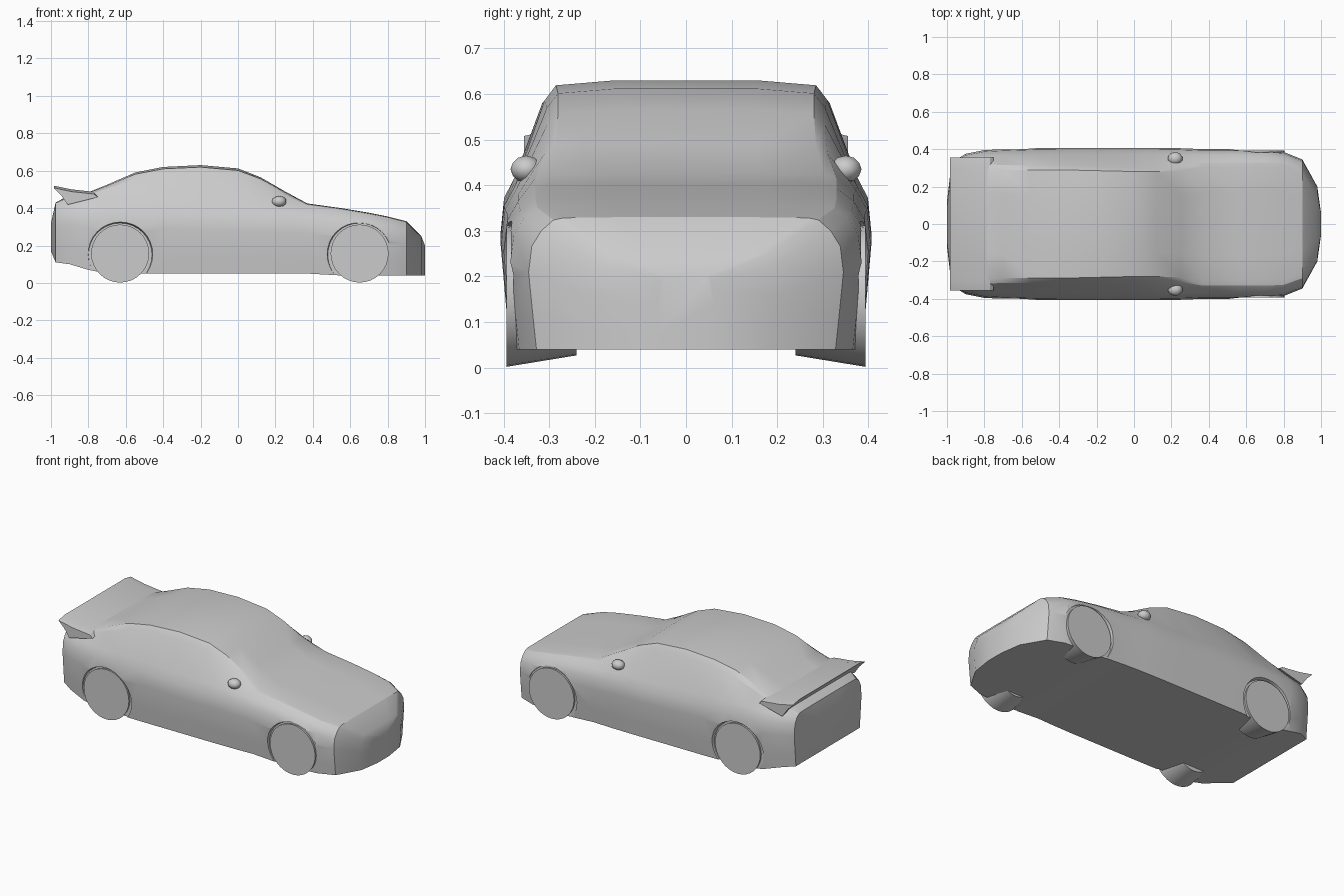
import bpy
import bmesh
import math
from mathutils import Matrix, Vector

default_cube = bpy.data.objects.get("Cube")
if default_cube:
    bpy.data.objects.remove(default_cube, do_unlink=True)

# One paint for the whole car
paint = bpy.data.materials.new("plain grey")
paint.use_nodes = True
grey = (0.6, 0.6, 0.6, 1)
paint.diffuse_color = grey
paint.node_tree.nodes["Principled BSDF"].inputs["Base Color"].default_value = grey


def make_object(name, bm, smooth_angle=None):
    """Turn a bmesh into a painted object, smooth below the given angle."""
    bmesh.ops.recalc_face_normals(bm, faces=bm.faces)
    mesh = bpy.data.meshes.new(name)
    bm.to_mesh(mesh)
    bm.free()
    mesh.materials.append(paint)
    part = bpy.data.objects.new(name, mesh)
    bpy.context.collection.objects.link(part)
    if smooth_angle:
        smooth(part, smooth_angle)
    return part


def smooth(part, angle):
    bpy.ops.object.select_all(action="DESELECT")
    part.select_set(True)
    bpy.context.view_layer.objects.active = part
    bpy.ops.object.shade_smooth_by_angle(angle=math.radians(angle))


def loft(bm, rings):
    """Skin closed rings of equal length and cap both ends."""
    loops = [[bm.verts.new(p) for p in ring] for ring in rings]
    count = len(loops[0])
    for a, b in zip(loops, loops[1:]):
        for i in range(count):
            j = (i + 1) % count
            bm.faces.new((a[i], a[j], b[j], b[i]))
    bm.faces.new(loops[0])
    bm.faces.new(reversed(loops[-1]))


def body_section(x, bottom, belt, top, width, roof):
    """Cross-section: flat floor, bulging flank, shoulder, leaning cabin side, roof."""
    flank, cabin = belt - bottom, top - belt
    half = [
        (width * 0.95, bottom),
        (width * 0.97, bottom + flank * 0.25),
        (width, bottom + flank * 0.65),
        (width * 0.98, bottom + flank * 0.87),
        (width * 0.92, belt),
        (roof, belt + cabin * 0.8),
        (roof * 0.92, belt + cabin * 0.95),
        (roof * 0.5, top),
    ]
    left = [Vector((x, y, z)) for y, z in half]
    right = [Vector((x, -y, z)) for y, z in reversed(half)]
    return left + right


def wheel_drum(name, x, side, inner, outer, inner_radius, outer_radius, height):
    """Tapered drum on a y axis, running from inner to outer distance."""
    bm = bmesh.new()
    turn = Matrix.Rotation(-side * math.pi / 2, 4, "X")
    place = Matrix.Translation((x, side * (inner + outer) / 2, height))
    bmesh.ops.create_cone(bm, cap_ends=True, segments=32, radius1=inner_radius,
                          radius2=outer_radius, depth=outer - inner,
                          matrix=place @ turn)
    return make_object(name, bm, 30)


# Body stations from tail to nose: x, bottom, belt, top, half width, roof half width
stations = [
    (-1, .17, .29, .32, .12, .09),
    (-.975, .11, .41, .43, .33, .28),
    (-.9, .1, .42, .47, .375, .31),
    (-.8, .07, .42, .485, .395, .32),
    (-.7, .05, .42, .525, .4, .315),
    (-.55, .05, .42, .59, .405, .315),
    (-.4, .05, .42, .62, .407, .315),
    (-.2, .05, .41, .63, .407, .31),
    (0, .05, .4, .612, .407, .305),
    (.12, .05, .4, .565, .407, .305),
    (.25, .05, .39, .49, .405, .31),
    (.37, .05, .38, .425, .4, .33),
    (.55, .04, .365, .4, .4, .33),
    (.7, .04, .345, .375, .395, .33),
    (.8, .04, .33, .355, .385, .325),
    (.9, .04, .3, .33, .345, .29),
    (.98, .04, .22, .25, .2, .17),
    (1, .04, .19, .2, .06, .05),
]
bm = bmesh.new()
loft(bm, [body_section(*station) for station in stations])
body = make_object("body", bm)

# Wheels, each in a shallow arch pocket cut from the flank
for axle, x in (("front", 0.65), ("rear", -0.63)):
    for hand, side in (("left", 1), ("right", -1)):
        cutter = wheel_drum(f"{axle}_{hand}_arch_cutter", x, side,
                            0.378, 0.5, 0.17, 0.2, 0.15)
        cutter.hide_render = True
        cutter.hide_viewport = True
        cut = body.modifiers.new("arch", "BOOLEAN")
        cut.operation = "DIFFERENCE"
        cut.solver = "EXACT"
        cut.object = cutter
        wheel_drum(f"{axle}_{hand}_wheel", x, side, 0.24, 0.393, 0.13, 0.155, 0.157)

# Bake the pockets into the body so its edges can be sorted by angle
bpy.context.view_layer.update()
evaluated = body.evaluated_get(bpy.context.evaluated_depsgraph_get())
cut_mesh = bpy.data.meshes.new_from_object(evaluated)
body.modifiers.clear()
body.data = cut_mesh
for part in [o for o in bpy.data.objects if o.name.endswith("arch_cutter")]:
    bpy.data.objects.remove(part, do_unlink=True)
smooth(body, 25)

# Rear spoiler: a wedge with an upturned lip, drooping at its ends
lip = [(-.985, .52), (-.89, .5), (-.77, .487), (-.75, .47), (-.91, .43), (-.945, .48)]
bm = bmesh.new()
rings = []
for y, drop in ((-.355, .012), (-.3, 0), (.3, 0), (.355, .012)):
    rings.append([Vector((x, y, z - drop)) for x, z in lip])
loft(bm, rings)
make_object("rear_spoiler", bm, 25)

# Door mirrors: small rounded pods at the foot of the windscreen pillars
for hand, side in (("left", 1), ("right", -1)):
    bm = bmesh.new()
    place = Matrix.Translation((0.22, side * 0.35, 0.435))
    bmesh.ops.create_icosphere(bm, subdivisions=2, radius=1,
                               matrix=place @ Matrix.Diagonal((0.04, 0.035, 0.03, 1)))
    make_object(f"{hand}_mirror", bm, 40)
